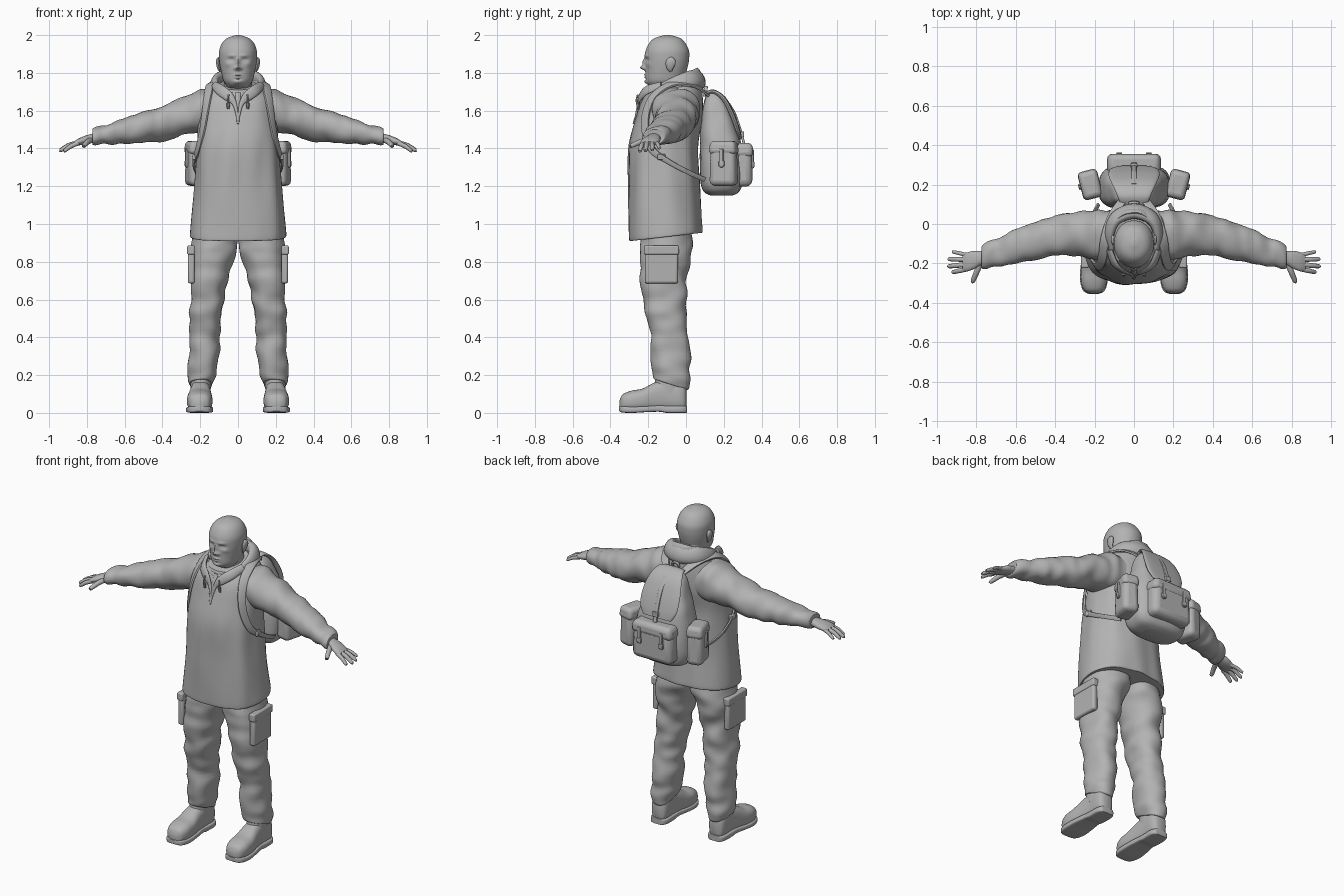
import bpy, bmesh, math
from mathutils import Vector, noise

grey = bpy.data.materials.new("plain_grey")
grey.diffuse_color = (0.45, 0.45, 0.45, 1)


def finish(name, bm, mirror=False, bevel=0):
    bmesh.ops.recalc_face_normals(bm, faces=bm.faces)
    me = bpy.data.meshes.new(name)
    bm.to_mesh(me)
    bm.free()
    me.materials.append(grey)
    ob = bpy.data.objects.new(name, me)
    bpy.context.collection.objects.link(ob)
    if bevel:
        m = ob.modifiers.new("rounding", 'BEVEL')
        m.width, m.segments = bevel, 3
    if mirror:
        ob.modifiers.new("mirror", 'MIRROR')
    return ob


def smooth_rows(rows, steps):
    """Catmull-Rom interpolation through rows of numbers."""
    out = []
    for i in range(len(rows) - 1):
        p0, p1, p2 = rows[max(i - 1, 0)], rows[i], rows[i + 1]
        p3 = rows[min(i + 2, len(rows) - 1)]
        for s in range(steps):
            t = s / steps
            out.append([0.5 * (2 * b + (c - a) * t + (2 * a - 5 * b + 4 * c - d) * t * t
                               + (3 * b - a - 3 * c + d) * t ** 3)
                        for a, b, c, d in zip(p0, p1, p2, p3)])
    return out + [list(rows[-1])]


def skin(bm, rings):
    vs = [[bm.verts.new(p) for p in r] for r in rings]
    n = len(vs[0])
    for r, q in zip(vs, vs[1:]):
        for k in range(n):
            bm.faces.new((r[k], r[(k + 1) % n], q[(k + 1) % n], q[k]))
    bm.faces.new(vs[0][::-1])
    bm.faces.new(vs[-1])


def section(n, power):
    pts = []
    for k in range(n):
        c, s = math.cos(2 * math.pi * k / n), math.sin(2 * math.pi * k / n)
        pts.append((math.copysign(abs(c) ** (2 / power), c),
                    math.copysign(abs(s) ** (2 / power), s)))
    return pts


def loft(name, rows, axis='Z', power=2.2, n=40, steps=6, mirror=False,
         fold=0, freq=(9, 9, 14), shape=None):
    """Rows: centre x, y, z, half width, half depth, tilt. Rings lie across axis."""
    bm, rings = bmesh.new(), []
    for x, y, z, a, b, tilt in smooth_rows(rows, steps):
        c0, ring = Vector((x, y, z)), []
        for u, v in section(n, power):
            d = {'Z': Vector((a * u, b * v, tilt * v)),
                 'X': Vector((tilt * v, a * u, b * v)),
                 'Y': Vector((a * u, tilt * v, b * v))}[axis]
            p = c0 + d
            if fold:
                q = Vector([e * f for e, f in zip(p, freq)])
                p += d.normalized() * fold * noise.noise(q)
            ring.append(shape(p, c0) if shape else p)
        rings.append(ring)
    skin(bm, rings)
    return finish(name, bm, mirror)


def sweep(name, paths, mirror=False, power=2, n=12, steps=5, core=None):
    """Rows: x, y, z, half width, half thickness. Thickness faces away from core."""
    bm = bmesh.new()
    for path in paths:
        rows, rings = smooth_rows(path, steps), []
        pts = [Vector(r[:3]) for r in rows]
        for i, (p, r) in enumerate(zip(pts, rows)):
            t = (pts[min(i + 1, len(pts) - 1)] - pts[max(i - 1, 0)]).normalized()
            up = p - Vector(core) if core else Vector((0, 0, 1))
            up = (up - t * up.dot(t)).normalized()
            side = up.cross(t)
            rings.append([p + side * u * r[3] + up * v * r[4] for u, v in section(n, power)])
        skin(bm, rings)
    return finish(name, bm, mirror)


def box(name, loc, size, turn=0, bevel=0.02, mirror=False, taper=1, lean=0):
    bm = bmesh.new()
    bmesh.ops.create_cube(bm, size=1)
    for v in bm.verts:
        k = taper if v.co.z > 0 else 1
        p = Vector((v.co.x * size[0] * k, v.co.y * size[1] * k + lean * v.co.z, v.co.z * size[2]))
        c, s = math.cos(turn), math.sin(turn)
        v.co = Vector((p.x * c - p.y * s, p.x * s + p.y * c, p.z)) + Vector(loc)
    return finish(name, bm, mirror, bevel)


# Head: face features are soft bumps (x, z, push, width, height)
FACE = [(0, 1.827, .026, .013, .012), (0, 1.855, .014, .009, .022), (.016, 1.823, .007, .008, .007),
        (.036, 1.868, -.011, .017, .010), (.036, 1.866, .006, .009, .005), (.032, 1.892, .006, .025, .008),
        (0, 1.790, .008, .022, .005), (0, 1.777, .007, .018, .005), (0, 1.752, .010, .022, .012),
        (.055, 1.845, .005, .018, .015), (0, 1.766, -.004, .02, .004)]


def face(p, c):
    if p.y < c.y:
        for x, z, push, sx, sz in FACE:
            p.y -= push * math.exp(-((abs(p.x) - x) / sx) ** 2 - ((p.z - z) / sz) ** 2)
    return p


loft("head", [(0, -.10, 1.715, .055, .06, 0), (0, -.115, 1.735, .062, .082, 0), (0, -.112, 1.76, .078, .10, 0),
              (0, -.107, 1.80, .088, .107, 0), (0, -.102, 1.84, .096, .113, 0), (0, -.100, 1.88, .100, .117, 0),
              (0, -.099, 1.92, .099, .114, 0), (0, -.099, 1.96, .083, .094, 0), (0, -.098, 1.985, .056, .066, 0),
              (0, -.098, 2.0, .012, .015, 0)], n=96, steps=8, power=2.1, shape=face)
loft("neck", [(0, -.07, 1.62, .085, .085, 0), (0, -.075, 1.72, .075, .08, 0), (0, -.075, 1.80, .072, .078, 0)])
# Ears
sweep("ear", [[(.094, -.080, 1.808, .008, .006), (.101, -.084, 1.825, .018, .009), (.106, -.082, 1.85, .026, .010),
               (.106, -.078, 1.87, .022, .009), (.100, -.076, 1.882, .007, .005)]], mirror=True, core=(0, -.08, 1.85))

# Jacket body
loft("jacket_body", [(0, -.11, .931, .25, .19, .022), (0, -.11, .945, .254, .195, .022), (0, -.112, 1.02, .248, .193, .015),
                     (0, -.117, 1.2, .23, .188, 0), (0, -.12, 1.4, .215, .18, 0), (0, -.09, 1.55, .21, .175, 0),
                     (0, -.075, 1.64, .195, .165, 0), (0, -.065, 1.70, .165, .15, .01),
                     (0, -.065, 1.74, .13, .14, .03)], power=2.35, n=64, steps=7, fold=.012, freq=(10, 10, 3))
loft("jacket_sleeve", [(.08, -.06, 1.605, .13, .12, 0), (.18, -.05, 1.60, .125, .115, 0), (.28, -.053, 1.573, .113, .100, 0),
                       (.40, -.062, 1.535, .10, .092, 0), (.50, -.085, 1.51, .094, .079, 0), (.60, -.112, 1.494, .086, .066, 0),
                       (.70, -.146, 1.474, .071, .053, 0), (.765, -.168, 1.463, .057, .044, 0), (.77, -.17, 1.462, .046, .034, 0)],
     axis='X', n=32, mirror=True, fold=.014, freq=(18, 9, 9))
# Collar with a thick folded wall, bunched hood and front opening
loft("collar", [(0, -.065, 1.69, .15, .15, .04), (0, -.068, 1.725, .142, .152, .055), (0, -.075, 1.755, .125, .142, .065),
                (0, -.075, 1.76, .112, .13, .065), (0, -.072, 1.73, .098, .115, .06), (0, -.07, 1.69, .08, .09, .05)],
     fold=.008, freq=(16, 16, 25))
sweep("hood", [[(-.115, -.13, 1.715, .03, .014), (-.125, -.05, 1.745, .04, .022), (-.09, .03, 1.765, .05, .03),
                (0, .065, 1.765, .055, .035), (.09, .03, 1.765, .05, .03), (.125, -.05, 1.745, .04, .022),
                (.115, -.13, 1.715, .03, .014)]], core=(0, -.08, 1.70), n=20)
sweep("lapel", [[(.125, -.13, 1.735, .022, .012), (.095, -.205, 1.71, .028, .011), (.05, -.24, 1.675, .026, .009),
                 (.018, -.252, 1.635, .012, .007), (.004, -.267, 1.565, .005, .005)]], mirror=True, core=(0, -.08, 1.64))
sweep("front_zip", [[(0, -.215, 1.695, .014, .006), (0, -.252, 1.61, .011, .006), (0, -.278, 1.53, .006, .005)]],
      core=(0, -.08, 1.6))
sweep("drawstring", [[(.05, -.255, 1.685, .005, .005), (.053, -.262, 1.655, .005, .005), (.052, -.255, 1.63, .009, .008),
                      (.052, -.253, 1.61, .007, .007)]], mirror=True, core=(0, -.08, 1.6), n=8)

# Hands
loft("palm", [(.735, -.16, 1.465, .032, .028, 0), (.775, -.172, 1.453, .036, .024, 0), (.81, -.182, 1.444, .046, .023, 0),
              (.845, -.192, 1.434, .048, .018, 0), (.868, -.195, 1.426, .042, .011, 0)], axis='X', n=24, mirror=True)


def finger(root, tip, r):
    a, b = Vector(root), Vector(tip)
    mid = a.lerp(b, .5) + Vector((0, 0, .006))
    end = b - (b - a).normalized() * .006
    return [(*a, r, r), (*mid, r, r), (*end, r * .8, r * .75), (*b, r * .3, r * .3)]


sweep("fingers", [finger((.845, -.228, 1.428), (.922, -.245, 1.385), .012),
                  finger((.85, -.205, 1.43), (.943, -.215, 1.388), .0125),
                  finger((.85, -.180, 1.43), (.942, -.178, 1.392), .012),
                  finger((.84, -.158, 1.43), (.922, -.140, 1.400), .010),
                  finger((.775, -.190, 1.445), (.818, -.294, 1.412), .0145)], mirror=True)

# Trousers
loft("trouser_leg", [(.115, -.10, .96, .12, .13, 0), (.125, -.105, .88, .125, .135, 0), (.139, -.11, .80, .112, .132, 0),
                     (.150, -.12, .70, .097, .122, 0), (.160, -.115, .60, .090, .115, 0), (.172, -.105, .50, .084, .109, 0),
                     (.178, -.088, .40, .080, .104, 0), (.183, -.082, .27, .079, .102, 0), (.190, -.08, .20, .074, .099, -.015),
                     (.195, -.08, .155, .066, .094, -.028), (.196, -.08, .15, .055, .082, -.028)],
     mirror=True, fold=.016, freq=(8, 8, 14))
box("cargo_pocket", (.247, -.13, .77), (.036, .175, .17), bevel=.012, mirror=True)
box("cargo_flap", (.249, -.13, .862), (.040, .185, .048), bevel=.008, mirror=True)

# Boots
loft("boot_foot", [(.203, -.351, .045, .022, .022, 0), (.203, -.335, .055, .050, .043, 0), (.203, -.29, .062, .066, .055, 0),
                   (.202, -.23, .068, .066, .061, 0), (.20, -.17, .083, .058, .076, 0), (.198, -.10, .095, .052, .088, 0),
                   (.198, -.04, .095, .053, .088, 0), (.198, -.01, .085, .045, .076, 0), (.198, .002, .08, .028, .05, 0)],
     axis='Y', power=2.6, n=32, mirror=True)
loft("boot_sole", [(.203, -.355, .022, .022, .012, 0), (.203, -.337, .019, .055, .017, 0), (.203, -.28, .017, .071, .017, 0),
                   (.202, -.21, .020, .068, .016, 0), (.20, -.14, .023, .058, .017, 0), (.199, -.10, .019, .057, .019, 0),
                   (.198, -.03, .019, .057, .019, 0), (.198, .0, .019, .045, .019, 0), (.198, .006, .019, .030, .018, 0)],
     axis='Y', power=5, n=32, mirror=True)
loft("boot_shaft", [(.198, -.09, .10, .052, .082, 0), (.197, -.085, .15, .054, .08, 0), (.195, -.083, .20, .055, .078, 0)],
     mirror=True)

# Backpack
loft("pack_body", [(0, .19, 1.15, .09, .055, 0), (0, .19, 1.175, .155, .095, 0), (0, .188, 1.25, .182, .112, 0),
                   (0, .186, 1.40, .172, .110, 0), (0, .175, 1.50, .150, .098, 0), (0, .163, 1.60, .120, .075, 0),
                   (0, .150, 1.66, .095, .052, 0), (0, .143, 1.695, .065, .025, 0)],
     power=3, n=48, fold=.008, freq=(9, 9, 9))
sweep("pack_lid", [[(0, .10, 1.685, .07, .010), (0, .145, 1.70, .085, .012), (0, .20, 1.66, .11, .014),
                    (0, .243, 1.58, .128, .015), (0, .272, 1.50, .125, .014), (0, .287, 1.45, .095, .010)]],
      core=(0, .05, 1.3), power=2.6, n=24)
sweep("lid_strap", [[(0, .20, 1.675, .012, .006), (0, .258, 1.585, .012, .006), (0, .298, 1.46, .012, .007),
                     (0, .312, 1.40, .012, .006)]], core=(0, .05, 1.3), power=5, n=16)
box("lid_buckle", (0, .298, 1.475), (.036, .018, .03), bevel=.004)
sweep("carry_loop", [[(-.02, .10, 1.675, .01, .005), (-.018, .105, 1.72, .01, .005), (.018, .105, 1.72, .01, .005),
                      (.02, .10, 1.675, .01, .005)]], core=(0, .10, 1.64), power=4)
box("back_pocket", (0, .300, 1.30), (.275, .104, .205), bevel=.035, taper=.95)
box("back_pocket_flap", (0, .303, 1.392), (.28, .108, .075), bevel=.026, taper=.92)
TURN = -.25
box("side_pocket", (.222, .20, 1.31), (.10, .145, .215), TURN, .028, True, .92)
box("side_pocket_flap", (.222, .20, 1.405), (.106, .152, .07), TURN, .022, True, .88)
# Pocket closing straps
box("back_pocket_strap", (.075, .352, 1.345), (.02, .014, .10), 0, .004, True)
box("back_pocket_buckle", (.075, .355, 1.315), (.03, .014, .028), 0, .004, True)
box("side_pocket_strap", (.272, .188, 1.35), (.014, .02, .10), TURN, .004, True)
box("side_pocket_buckle", (.274, .188, 1.32), (.014, .03, .028), TURN, .004, True)

# Shoulder straps running over the shoulder and back under the arm
sweep("shoulder_strap", [[(.06, .115, 1.685, .022, .007), (.11, .04, 1.735, .024, .007), (.145, -.07, 1.742, .025, .008),
                          (.158, -.165, 1.685, .025, .008), (.172, -.208, 1.60, .024, .008), (.188, -.215, 1.50, .023, .008),
                          (.212, -.180, 1.395, .020, .008), (.232, -.10, 1.335, .014, .006), (.226, .0, 1.28, .013, .006),
                          (.18, .10, 1.235, .013, .006)]], mirror=True, core=(0, -.08, 1.42), power=4, n=16)
box("strap_buckle", (.228, -.13, 1.355), (.018, .04, .03), .25, .005, True)

# Smooth shading with crisp edges kept
bpy.ops.object.select_all(action='SELECT')
bpy.context.view_layer.objects.active = bpy.context.selected_objects[0]
bpy.ops.object.shade_smooth_by_angle(angle=math.radians(40))
